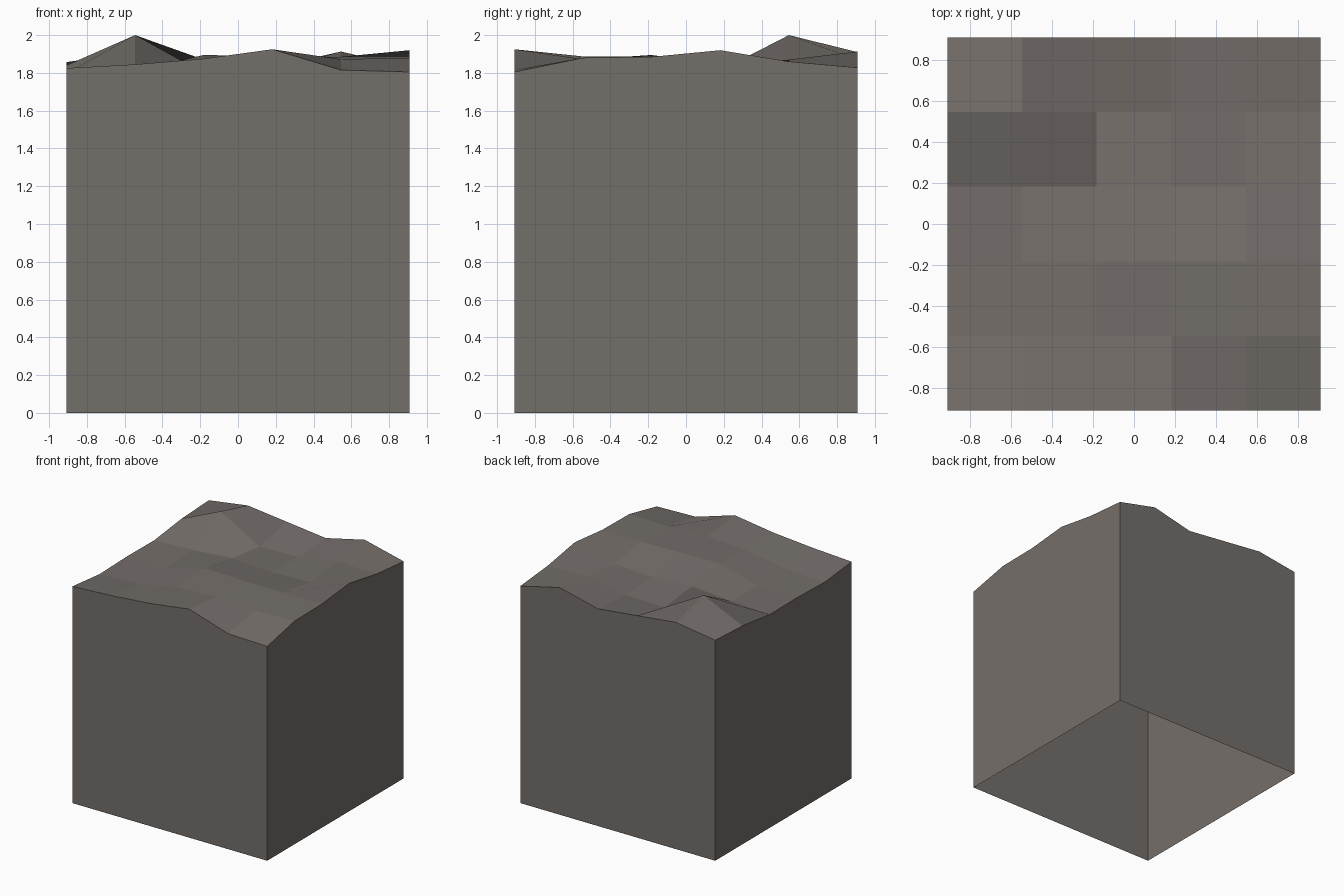
import bpy
import bmesh

cube = bpy.data.objects.get("Cube")
if cube:
    bpy.data.objects.remove(cube, do_unlink=True)

HALF = 0.908    # half the width of the block
CELLS = 5       # top squares along each side
BASE = 1.8      # reference level of the uneven top

# Thousandths above the base level; rows run front to back, values run along +x
RELIEF = [
    [25, 45, 75, 125, 15, 5],
    [-10, 7, 70, 887 - 800, 72, 80],
    [0, 0, 95, 87, 85, 85],
    [-3, 13, 40, 20, 35, 120],
    [40, 200, 0, 10, 70, 60],
    [57, 910 - 800, 70, 30, 113, 28],
]


def make_material(name, color):
    mat = bpy.data.materials.new(name)
    mat.use_nodes = True
    mat.diffuse_color = color
    mat.node_tree.nodes["Principled BSDF"].inputs["Base Color"].default_value = color
    return mat


def along(index):
    return HALF * (2 * index / CELLS - 1)


bm = bmesh.new()

# Uneven top made of flat squares
grid = [[bm.verts.new((along(i), along(j), BASE + rise / 1000))
         for i, rise in enumerate(row)] for j, row in enumerate(RELIEF)]
for j in range(CELLS):
    for i in range(CELLS):
        bm.faces.new((grid[j][i], grid[j][i + 1], grid[j + 1][i + 1], grid[j + 1][i]))

# Straight walls dropped from the rim, left open underneath
rim = [edge for edge in bm.edges if edge.is_boundary]
walls = bmesh.ops.extrude_edge_only(bm, edges=rim)["geom"]
for vert in walls:
    if isinstance(vert, bmesh.types.BMVert):
        vert.co.z = 0

# Point every wall outwards
bm.normal_update()
for face in bm.faces:
    if abs(face.normal.z) < 0.01 and face.normal.dot(face.calc_center_median()) < 0:
        face.normal_flip()

mesh = bpy.data.meshes.new("rock_block")
bm.to_mesh(mesh)
bm.free()
mesh.materials.append(make_material("warm grey stone", (0.175, 0.156, 0.143, 1)))
block = bpy.data.objects.new("rock_block", mesh)
bpy.context.collection.objects.link(block)
